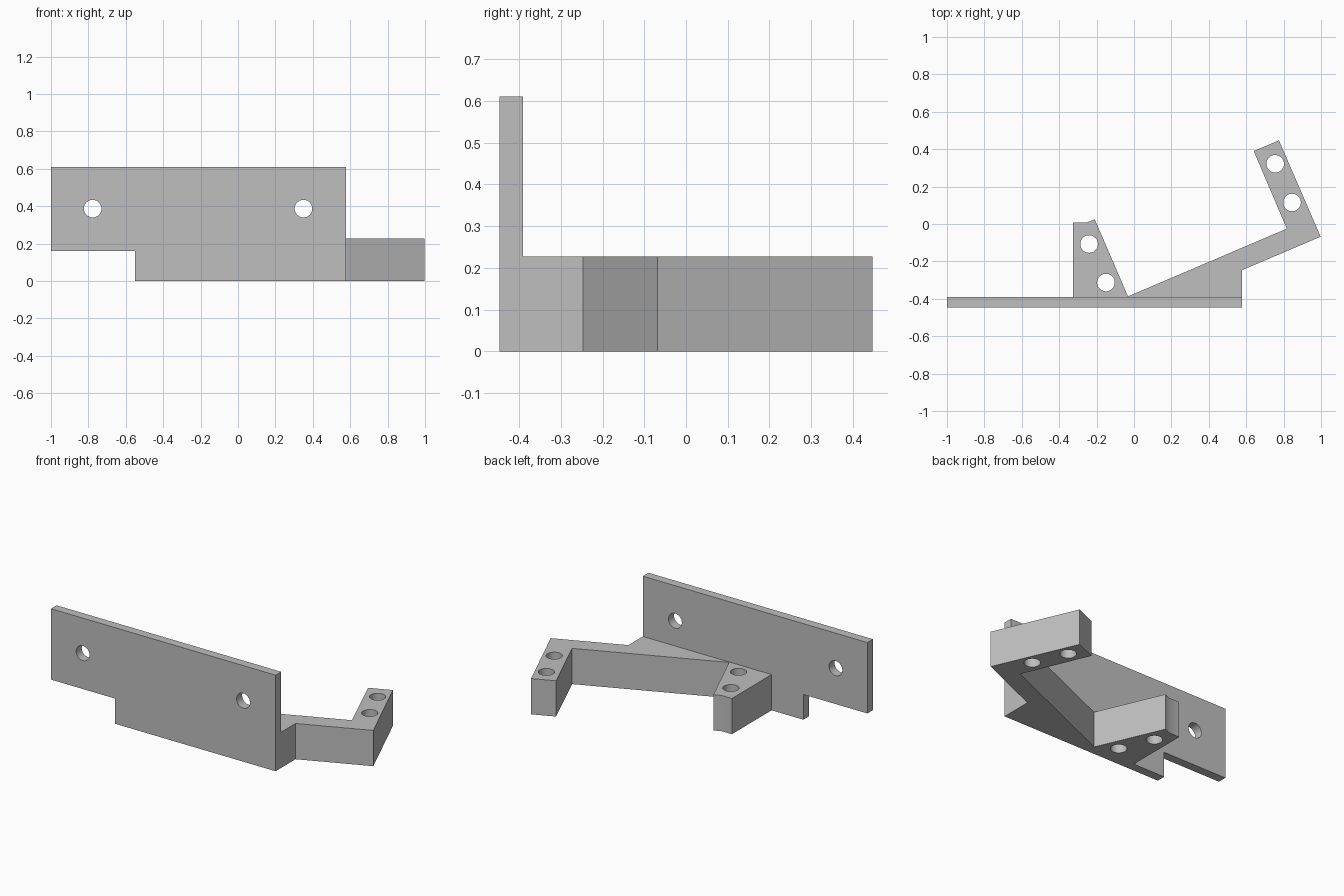
import bpy, bmesh
from math import pi, sin, cos, radians

cube = bpy.data.objects.get("Cube")
if cube:
    bpy.data.objects.remove(cube, do_unlink=True)

grey = bpy.data.materials.new("plain_grey")
grey.use_nodes = True
COLOUR = (0.52, 0.52, 0.52, 1)
grey.diffuse_color = COLOUR
grey.node_tree.nodes["Principled BSDF"].inputs["Base Color"].default_value = COLOUR

HOLE_RADIUS = 0.047


def circle(cx, cy, sides=40):
    return [(cx + HOLE_RADIUS * cos(2 * pi * i / sides),
             cy + HOLE_RADIUS * sin(2 * pi * i / sides)) for i in range(sides)]


def drilled_slab(name, outline, holes, thickness, location, tilt=0):
    """Extrude a flat outline pierced by round holes, as a mesh."""
    curve = bpy.data.curves.new(name, "CURVE")
    curve.dimensions = "2D"
    curve.fill_mode = "BOTH"
    curve.extrude = thickness / 2
    for loop in [outline] + [circle(*h) for h in holes]:
        spline = curve.splines.new("POLY")
        spline.points.add(len(loop) - 1)
        for point, (x, y) in zip(spline.points, loop):
            point.co = (x, y, 0, 1)
        spline.use_cyclic_u = True
    obj = bpy.data.objects.new(name, curve)
    bpy.context.collection.objects.link(obj)
    obj.location = location
    obj.rotation_euler.x = tilt
    bpy.ops.object.select_all(action="DESELECT")
    obj.select_set(True)
    bpy.context.view_layer.objects.active = obj
    bpy.ops.object.convert(target="MESH")
    obj = bpy.context.object

    # Weld the caps to the walls and tidy the flat faces
    bm = bmesh.new()
    bm.from_mesh(obj.data)
    bmesh.ops.remove_doubles(bm, verts=bm.verts, dist=0.0005)
    bmesh.ops.recalc_face_normals(bm, faces=bm.faces)
    bm.to_mesh(obj.data)
    bm.free()
    obj.data.materials.clear()
    obj.data.materials.append(grey)
    bpy.ops.object.shade_smooth_by_angle(angle=radians(30))
    return obj


# Upright mounting plate, notched at the lower right
back, front = -0.391, -0.447
drilled_slab(
    "mounting_plate",
    [(-1, 0.16), (-0.55, 0.16), (-0.55, 0), (0.577, 0), (0.577, 0.61), (-1, 0.61)],
    [(-0.777, 0.387), (0.35, 0.387)],
    back - front, (0, (back + front) / 2, 0), pi / 2)

# Angled bracket: two drilled arms joined by a slanted bar
height = 0.227
drilled_slab(
    "angled_bracket",
    [(-0.327, back), (0.577, back), (0.577, -0.247), (0.998, -0.068),
     (0.775, 0.447), (0.64, 0.39), (0.817, -0.025), (-0.032, -0.387),
     (-0.21, 0.025), (-0.255, 0.007), (-0.327, 0.007)],
    [(-0.24, -0.107), (-0.15, -0.313), (0.755, 0.322), (0.845, 0.115)],
    height, (0, 0, height / 2))
